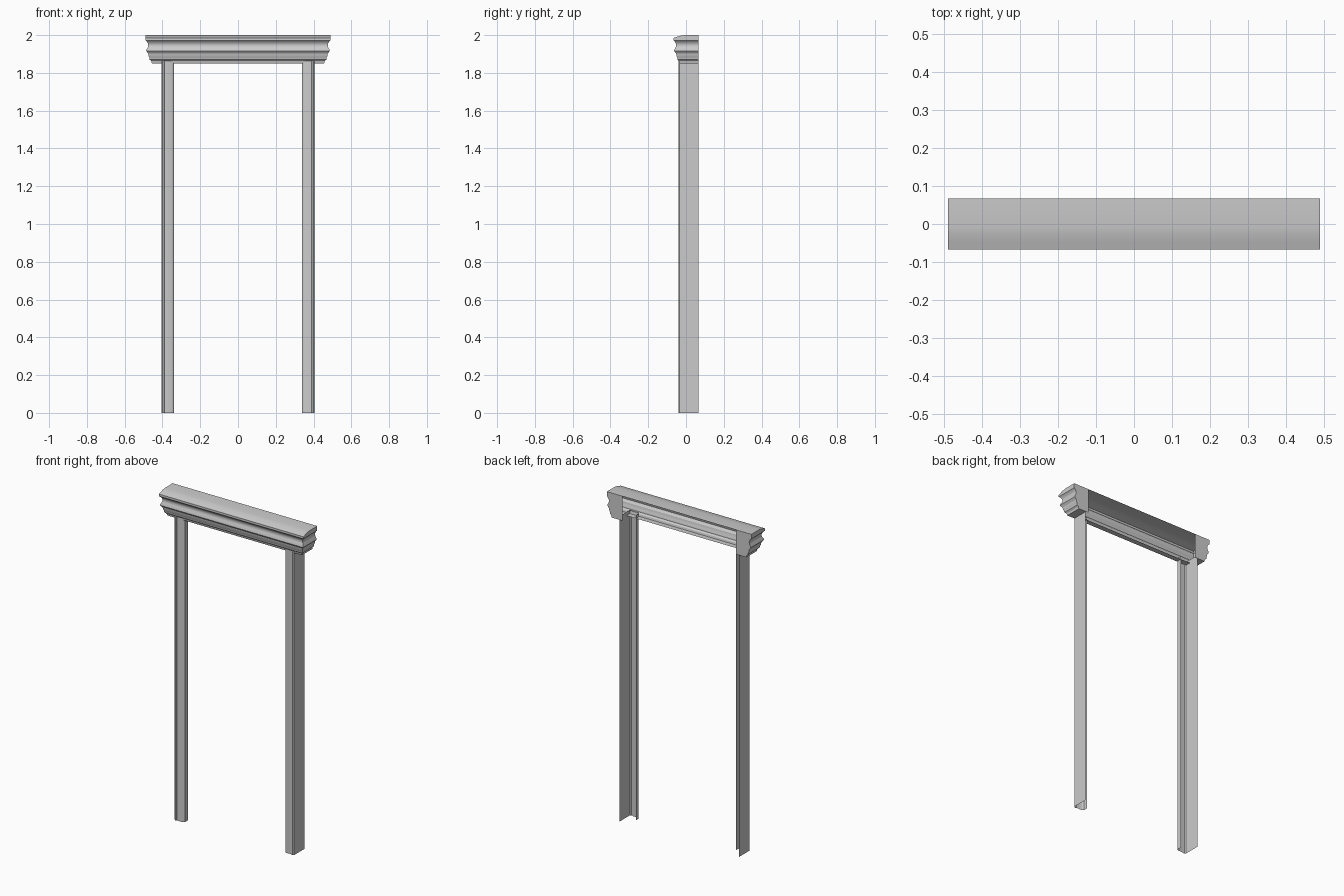
import bpy, math

if "Cube" in bpy.data.objects:
    bpy.data.objects.remove(bpy.data.objects["Cube"])


def make_object(name, verts, faces):
    mesh = bpy.data.meshes.new(name)
    mesh.from_pydata(verts, [], faces)
    mesh.update()
    obj = bpy.data.objects.new(name, mesh)
    bpy.context.collection.objects.link(obj)
    bpy.ops.object.select_all(action='DESELECT')
    obj.select_set(True)
    bpy.context.view_layer.objects.active = obj
    bpy.ops.object.shade_smooth_by_angle(angle=math.radians(30))
    return obj


def loft(rows):
    """Quads between successive rows of points."""
    n = len(rows[0])
    verts = [p for r in rows for p in r]
    faces = [(i * n + j, i * n + j + 1, (i + 1) * n + j + 1, (i + 1) * n + j)
             for i in range(len(rows) - 1) for j in range(n - 1)]
    return verts, faces


BACK = 0.067
CORE = 0.423          # half width of the lintel before its projection
TOP = 1.985

# Jambs: thin moulded shells, open towards the back
jamb_profile = [(.405, .065), (.405, -.034), (.399, -.040), (.391, -.040),
                (.388, -.036), (.352, -.036), (.343, -.032), (.340, -.028),
                (.340, .000)]
for side, label in ((1, "right"), (-1, "left")):
    pts = jamb_profile if side == 1 else jamb_profile[::-1]
    rows = [[(side * x, y, z) for x, y in pts] for z in (1.87, 0)]
    make_object(label + "_jamb", *loft(rows))

# Lintel cornice: (projection, height) swept round the front with mitred returns
cornice = [(.067, TOP), (.067, 1.972), (.060, 1.966), (.054, 1.956),
           (.052, 1.945), (.055, 1.934), (.062, 1.922), (.063, 1.916),
           (.052, 1.902), (.050, 1.888), (.046, 1.882), (.045, 1.870),
           (.036, 1.862), (.033, 1.850)]
rows = [[(-CORE - d, BACK, z), (-CORE - d, -d, z), (CORE + d, -d, z), (CORE + d, BACK, z)]
        for d, z in reversed(cornice)]
make_object("lintel_cornice", *loft(rows))

# Top board: gently weathered towards the front, with end fillets
slope = [(-.067, TOP), (-.048, 1.991), (-.028, 1.997), (-.008, 2.0), (BACK, 2.0)]
xe = CORE + .067
make_object("lintel_top", *loft([[(-xe, y, z), (xe, y, z)] for y, z in slope][::-1]))
for side, label in ((1, "right"), (-1, "left")):
    loop = [(side * xe, y, z) for y, z in slope] + [(side * xe, BACK, TOP)]
    make_object(label + "_top_end", loop, [tuple(range(len(loop)))[::-side]])

    # Flat back closing each return
    outline = [(.385, 2.0), (xe, 2.0)] + [(CORE + d, z) for d, z in cornice] + [(.385, 1.85)]
    loop = [(side * x, BACK, z) for x, z in outline]
    make_object(label + "_return_back", loop, [tuple(range(len(loop)))[::side]])

    # Underside of the return beside the jamb
    loop = [(side * x, y, 1.85) for x, y in
            ((.405, BACK), (.456, BACK), (.456, -.033), (.405, -.033))]
    make_object(label + "_return_underside", loop, [(0, 1, 2, 3)[::-side]])

# Soffit strip between the jambs
make_object("lintel_soffit",
            [(-.405, -.033, 1.85), (.405, -.033, 1.85), (.405, 0, 1.85), (-.405, 0, 1.85)],
            [(3, 2, 1, 0)])
